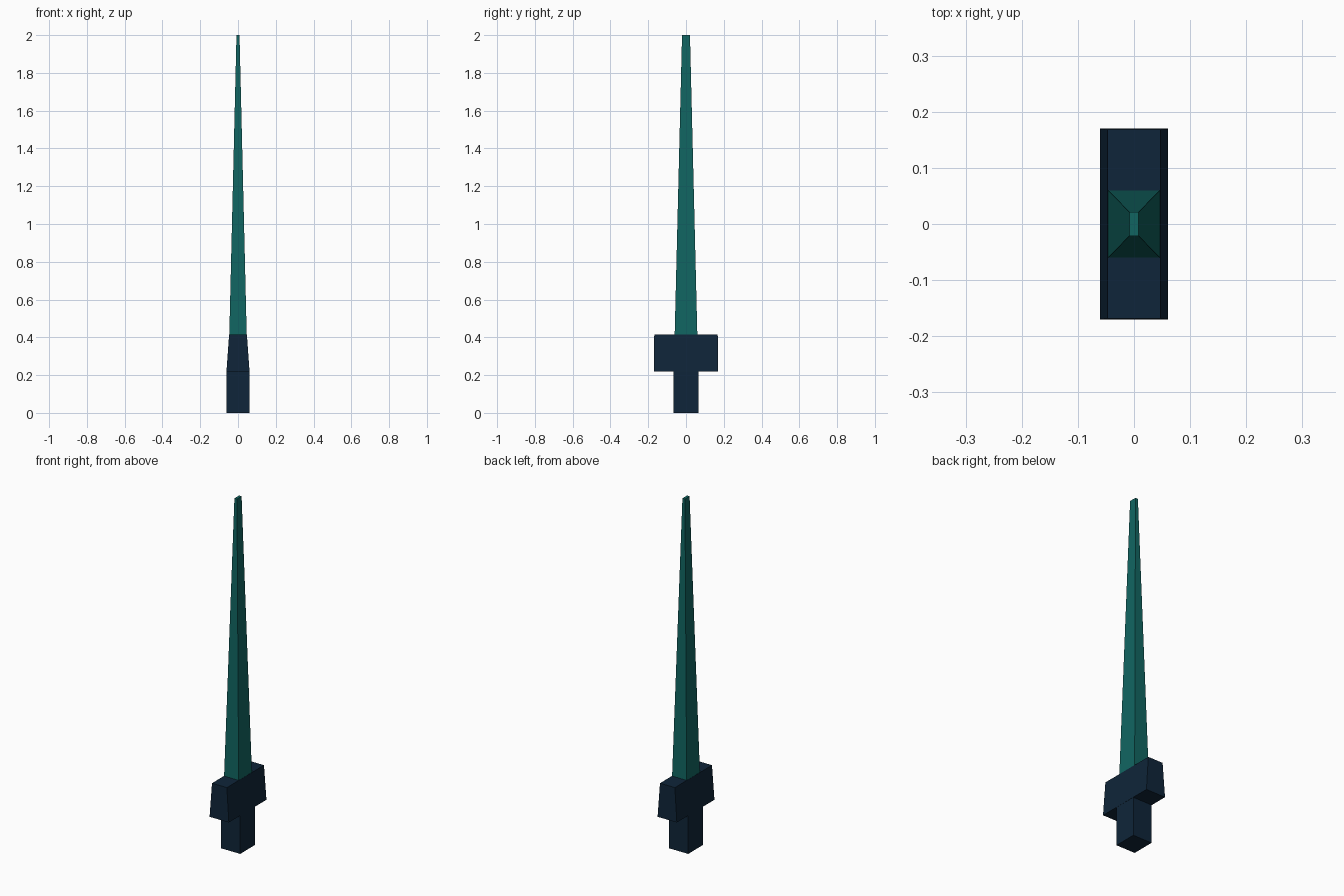
import bpy
import bmesh

if "Cube" in bpy.data.objects:
    bpy.data.objects.remove(bpy.data.objects["Cube"])


def material(name, rgb):
    m = bpy.data.materials.new(name)
    m.diffuse_color = (*rgb, 1.0)
    m.use_nodes = True
    m.node_tree.nodes["Principled BSDF"].inputs["Base Color"].default_value = m.diffuse_color
    return m


def tapered_block(name, z0, z1, bottom, top, mat):
    """Box from z0 to z1 with separate (x, y) half sizes at each end."""
    bm = bmesh.new()
    bmesh.ops.create_cube(bm, size=2.0)
    for v in bm.verts:
        hx, hy = top if v.co.z > 0 else bottom
        v.co = (v.co.x * hx, v.co.y * hy, z1 if v.co.z > 0 else z0)
    mesh = bpy.data.meshes.new(name)
    bm.to_mesh(mesh)
    bm.free()
    mesh.materials.append(mat)
    obj = bpy.data.objects.new(name, mesh)
    bpy.context.collection.objects.link(obj)
    return obj


navy = material("dark navy", (0.0048, 0.0185, 0.041))
teal = material("deep teal", (0.0056, 0.130, 0.121))

# Grip at the bottom
tapered_block("grip", 0.0, 0.22, (0.06, 0.066), (0.06, 0.066), navy)

# Crossguard, wide along y and narrowing upwards along x
tapered_block("crossguard", 0.22, 0.415, (0.061, 0.17), (0.047, 0.168), navy)

# Long tapering blade with a blunt tip
tapered_block("blade", 0.415, 2.0, (0.046, 0.06), (0.008, 0.021), teal)
